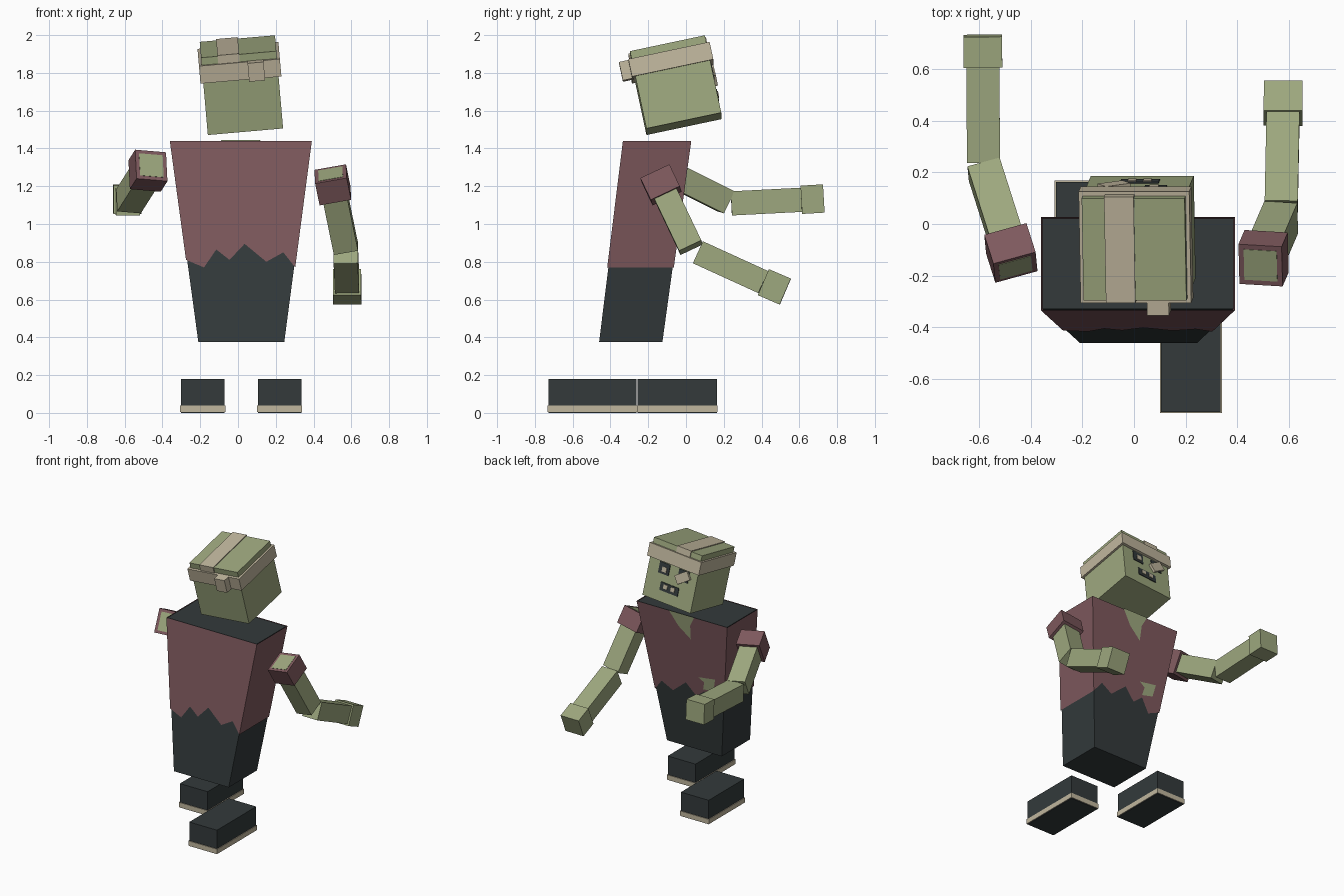
import bpy, bmesh, math
from mathutils import Vector, Matrix, Euler

if "Cube" in bpy.data.objects:
    bpy.data.objects.remove(bpy.data.objects["Cube"])


def material(name, rgb):
    m = bpy.data.materials.new(name)
    m.diffuse_color = (*rgb, 1)
    m.use_nodes = True
    m.node_tree.nodes["Principled BSDF"].inputs["Base Color"].default_value = m.diffuse_color
    return m


SKIN = material("green_skin", (0.34, 0.39, 0.21))
SHIRT = material("maroon_cloth", (0.21, 0.10, 0.11))
DARK = material("dark_cloth", (0.033, 0.042, 0.044))
CLOTH = material("bandage", (0.53, 0.47, 0.34))


def mesh(name, verts, faces, mat, M=Matrix()):
    bm = bmesh.new()
    vs = [bm.verts.new(M @ Vector(v)) for v in verts]
    for f in faces:
        bm.faces.new([vs[i] for i in f])
    bmesh.ops.recalc_face_normals(bm, faces=bm.faces)
    me = bpy.data.meshes.new(name)
    bm.to_mesh(me)
    bm.free()
    me.materials.append(mat)
    ob = bpy.data.objects.new(name, me)
    bpy.context.collection.objects.link(ob)
    return ob


BOX = [(0, 1, 2, 3), (4, 5, 6, 7), (0, 1, 5, 4), (1, 2, 6, 5), (2, 3, 7, 6), (3, 0, 4, 7)]


def box(name, c, s, mat, M=Matrix(), spin=0):
    corners = [(-1, -1), (1, -1), (1, 1), (-1, 1)]
    v = [(a * s[0] / 2, b * s[1] / 2, k * s[2] / 2) for k in (-1, 1) for a, b in corners]
    return mesh(name, v, BOX, mat, M @ Matrix.Translation(c) @ Matrix.Rotation(spin, 4, 'Y'))


def limb(name, a, b, w, mat, hint=(1, 0, 0)):
    """Square bar from a to b, its x side turned toward hint."""
    a, b = Vector(a), Vector(b)
    z = (b - a).normalized()
    y = z.cross(Vector(hint)).normalized()
    x = y.cross(z)
    M = Matrix((x, y, z)).transposed().to_4x4()
    M.translation = (a + b) / 2
    box(name, (0, 0, 0), (w, w, (b - a).length), mat, M)


# Body: a tapered block that leans, measured by height
Z0, Z1 = 0.375, 1.44


def lerp(a, b, z):
    return a + (b - a) * (z - Z0) / (Z1 - Z0)


def side_x(z, s, o=0):
    return lerp(0.245, 0.385, z) + o if s > 0 else lerp(-0.21, -0.355, z) - o


def side_y(z, s, o=0):
    return lerp(-0.125, 0.022, z) + o if s > 0 else lerp(-0.46, -0.328, z) - o


body = [(side_x(z, a), side_y(z, b), z) for z in (Z0, Z1 - 0.002)
        for a, b in ((-1, -1), (1, -1), (1, 1), (-1, 1))]
mesh("trousers_body", body, BOX, DARK)

# Shirt: shell around the body with a torn hem
HEM = [(-0.18, 0.77), (-0.115, 0.865), (-0.045, 0.81), (0.035, 0.895), (0.15, 0.80), (0.24, 0.85)]
O = 0.006
verts = []
for s in (-1, 1):
    verts += [(side_x(Z1, -1, O), side_y(Z1, s, O), Z1), (side_x(0.81, -1, O), side_y(0.81, s, O), 0.81)]
    verts += [(x, side_y(z, s, O), z) for x, z in HEM]
    verts += [(side_x(0.77, 1, O), side_y(0.77, s, O), 0.77), (side_x(Z1, 1, O), side_y(Z1, s, O), Z1)]
mesh("torn_shirt", verts, [tuple(range(10)), tuple(range(10, 20)), (0, 1, 11, 10), (8, 9, 19, 18)], SHIRT)

# Holes in the shirt that show skin
HOLES = {"chest_hole": [(0.12, 1.445), (-0.09, 1.445), (-0.05, 1.37), (-0.045, 1.26), (0.05, 1.34)],
         "belly_hole": [(-0.08, 0.97), (-0.22, 0.99), (-0.2, 0.9), (-0.11, 0.88), (-0.125, 0.94)]}
for name, pts in HOLES.items():
    mesh(name, [(x, side_y(z, 1, 0.010), z) for x, z in pts], [tuple(range(5))], SKIN)

# Feet, one stepping ahead of the other
for side, x, y in (("left", -0.1875, -0.047), ("right", 0.22, -0.495)):
    box(side + "_shoe", (x, y, 0.09), (0.23, 0.465 if x > 0 else 0.42, 0.18), DARK)
    box(side + "_sole", (x, y, 0.022), (0.24, 0.475 if x > 0 else 0.43, 0.036), CLOTH)

# Arms: shoulder, elbow, forearm start, wrist, fingertip, side direction
ARMS = {
    "right": ((0.49, -0.16, 1.265), (0.57, 0.026, 0.875), (0.57, 0.064, 0.85),
              (0.577, 0.41, 0.692), (0.578, 0.526, 0.642), (0.98, -0.07, 0.2), (1, 0, 0)),
    "left": ((-0.459, -0.168, 1.31), (-0.58, 0.212, 1.12), (-0.583, 0.24, 1.109),
             (-0.585, 0.61, 1.128), (-0.586, 0.729, 1.135), (0.93, 0.3, -0.1), (1, 0, 0)),
}
for side, (sh, el, fa, wr, tip, h1, h2) in ARMS.items():
    d = (Vector(el) - Vector(sh)).normalized()
    limb(side + "_upper_arm", Vector(sh) - d * 0.002, el, 0.13, SKIN, h1)
    limb(side + "_sleeve", sh, Vector(sh) + d * 0.13, 0.17, SHIRT, h1)
    limb(side + "_forearm", fa, wr, 0.128, SKIN, h2)
    limb(side + "_hand", wr, tip, 0.15, SKIN, h2)

# Head, tipped back and to one side
H = Matrix.Translation((0.018, -0.055, 1.735)) @ \
    Euler((math.radians(12), math.radians(-5), 0)).to_matrix().to_4x4()
box("head", (0, 0, 0), (0.40, 0.405, 0.42), SKIN, H)

# Bandages
box("head_band", (0, 0, 0.122), (0.43, 0.44, 0.095), CLOTH, H)
box("crown_strip", (-0.055, 0, 0.15), (0.115, 0.42, 0.132), CLOTH, H)
box("band_knot", (0.085, -0.24, 0.122), (0.085, 0.06, 0.10), CLOTH, H)
box("eye_patch", (-0.09, 0.205, 0.015), (0.11, 0.03, 0.065), CLOTH, H, math.radians(35))

# Face on the +y side
for side, x in (("right", 0.07), ("left", -0.09)):
    box(side + "_eye", (x, 0.2, 0.025), (0.085, 0.015, 0.08), DARK, H)
box("pupil", (0.065, 0.205, 0.02), (0.036, 0.015, 0.036), CLOTH, H)
box("mouth", (0, 0.2, -0.10), (0.15, 0.015, 0.06), DARK, H)
for i, x in enumerate((-0.03, 0.03)):
    box("tooth_%d" % (i + 1), (x, 0.205, -0.095), (0.032, 0.014, 0.03), CLOTH, H)
